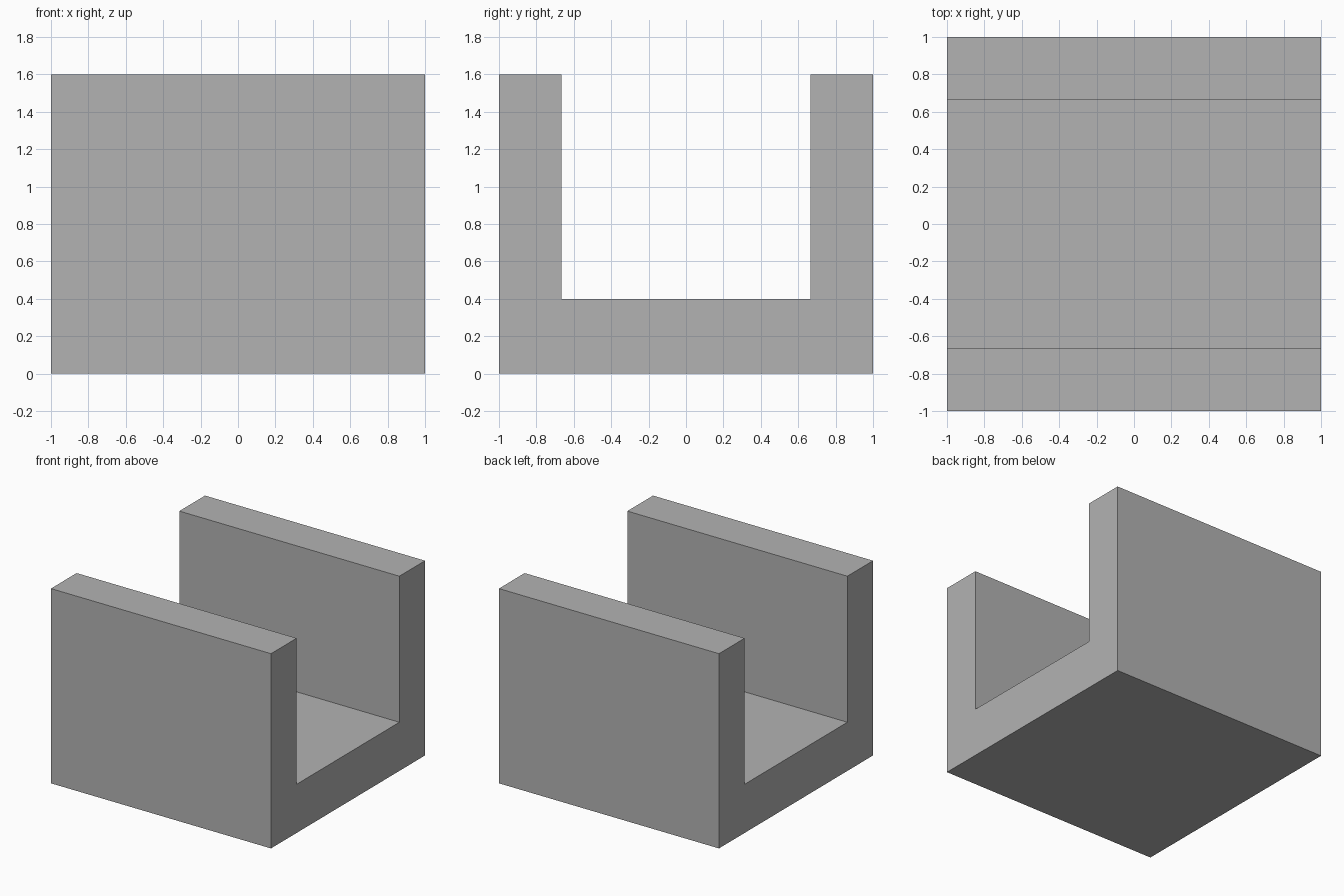
import bpy
import bmesh
from mathutils import Vector

cube = bpy.data.objects.get("Cube")
if cube:
    bpy.data.objects.remove(cube, do_unlink=True)

WIDTH, DEPTH, HEIGHT = 2.0, 2.0, 1.6
WALL, FLOOR = 1 / 3, 0.4

# Plain grey
grey = bpy.data.materials.new("plain_grey")
grey.use_nodes = True
colour = (0.45, 0.45, 0.45, 1)
grey.diffuse_color = colour
grey.node_tree.nodes["Principled BSDF"].inputs["Base Color"].default_value = colour

# Half of the channel outline in (y, z), mirrored to complete the U
half = [(DEPTH / 2, 0), (DEPTH / 2, HEIGHT),
        (DEPTH / 2 - WALL, HEIGHT), (DEPTH / 2 - WALL, FLOOR)]
outline = half + [(-y, z) for y, z in reversed(half)]

# Extrude the outline across the full width
bm = bmesh.new()
profile = bm.faces.new([bm.verts.new((-WIDTH / 2, y, z)) for y, z in outline])
result = bmesh.ops.extrude_face_region(bm, geom=[profile], use_keep_orig=True)
moved = [v for v in result["geom"] if isinstance(v, bmesh.types.BMVert)]
bmesh.ops.translate(bm, verts=moved, vec=Vector((WIDTH, 0, 0)))
bmesh.ops.recalc_face_normals(bm, faces=bm.faces)

mesh = bpy.data.meshes.new("channel_block")
bm.to_mesh(mesh)
bm.free()
mesh.materials.append(grey)
block = bpy.data.objects.new("channel_block", mesh)
bpy.context.collection.objects.link(block)
